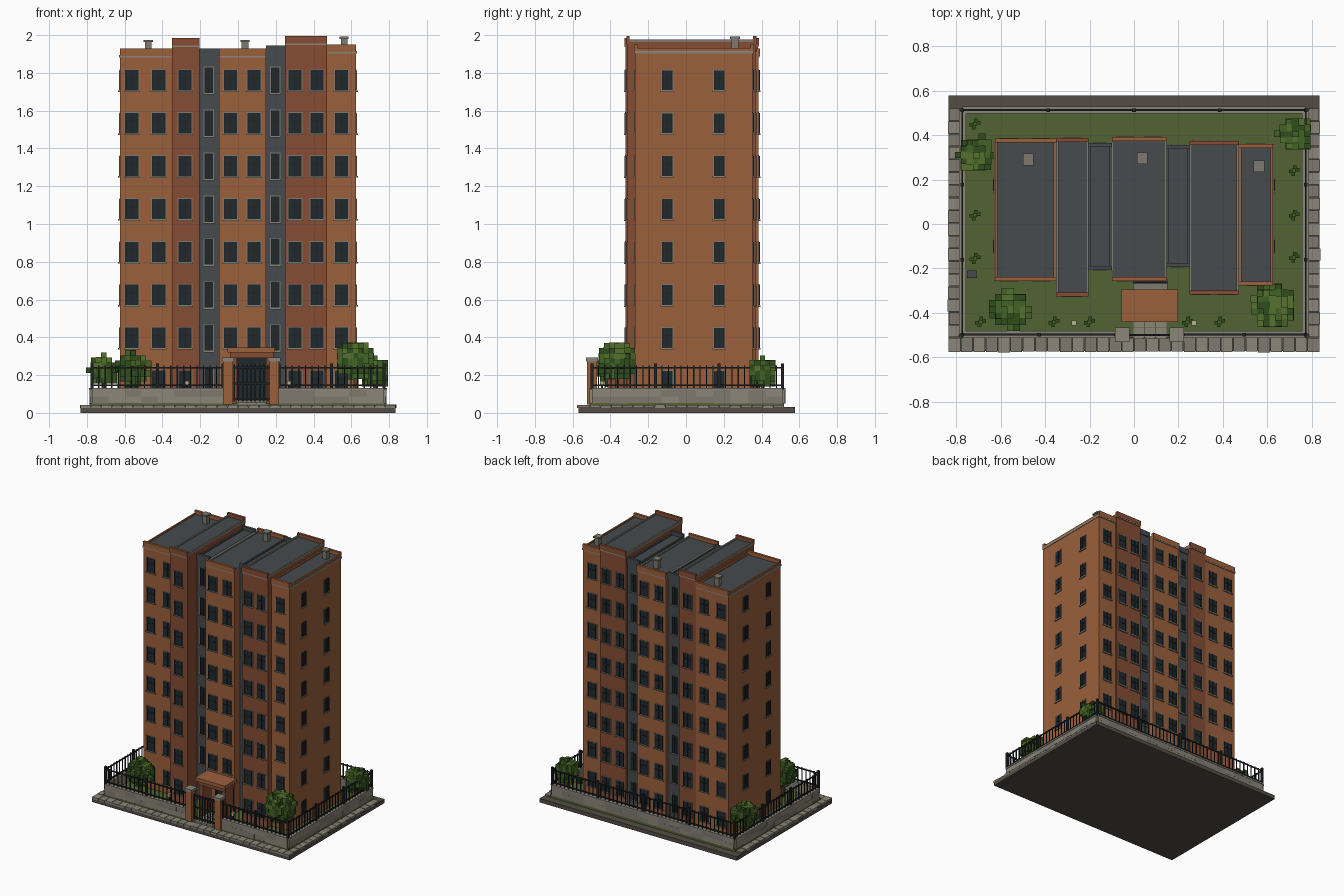
import bpy, bmesh, random
from mathutils import Matrix, Vector

if "Cube" in bpy.data.objects:
    bpy.data.objects.remove(bpy.data.objects["Cube"])

random.seed(4)
COL = {
    "brick": (.33, .115, .045), "dark_brick": (.24, .075, .033), "slate": (.062, .07, .076),
    "stone": (.26, .24, .19), "stone_b": (.21, .195, .16), "base": (.085, .075, .06),
    "grass": (.085, .125, .035), "glass": (.015, .023, .028), "iron": (.014, .016, .018),
    "leaf_a": (.03, .075, .012), "leaf_b": (.055, .125, .018), "leaf_c": (.09, .17, .025),
    "bark": (.08, .045, .02), "lamp": (.5, .42, .28),
}
mats = {}
for k, c in COL.items():
    mats[k] = bpy.data.materials.new(k)
    mats[k].diffuse_color = (*c, 1)
parts = {}


def box(name, mat, x0, x1, y0, y1, z0, z1):
    """Add a box to the named part."""
    bm = parts.setdefault(name, (bmesh.new(), mat))[0]
    m = Matrix.Translation(((x0 + x1) / 2, (y0 + y1) / 2, (z0 + z1) / 2))
    m = m @ Matrix.Diagonal((abs(x1 - x0), abs(y1 - y0), abs(z1 - z0), 1))
    bmesh.ops.create_cube(bm, size=1, matrix=m)


def cbox(name, mat, x, y, w, d, z0, z1):
    box(name, mat, x - w / 2, x + w / 2, y - d / 2, y + d / 2, z0, z1)


def wall_box(name, mat, side, face, u, w, z0, z1, out):
    """Thin box standing proud of a wall; u runs along the wall."""
    s = -1 if side in ("front", "left") else 1
    a, b = sorted((face - s * .004, face + s * out))
    if side in ("front", "back"):
        box(name, mat, u - w / 2, u + w / 2, a, b, z0, z1)
    else:
        box(name, mat, a, b, u - w / 2, u + w / 2, z0, z1)


def window(side, face, u, z, w, h):
    a = (side, face)
    wall_box("window_surrounds", "stone_b", *a, u, w + .01, z - h / 2 - .004, z + h / 2 + .004, .002)
    wall_box("window_glass", "glass", *a, u, w, z - h / 2, z + h / 2, .003)
    for e in (-1, 1):
        wall_box("window_frames", "iron", *a, u + e * (w / 2 - .003), .006, z - h / 2, z + h / 2, .006)
    wall_box("window_frames", "iron", *a, u, .006, z - h / 2, z + h / 2, .006)
    wall_box("window_frames", "iron", *a, u, w, z + .008, z + .014, .006)
    wall_box("window_sills", "stone", *a, u, w + .014, z - h / 2 - .009, z - h / 2 - .001, .009)


# ground slab, lawn and paving
box("base_slab", "base", -.835, .835, -.57, .578, 0, .03)
box("lawn", "grass", -.785, .785, -.51, .52, .03, .052)


def pavers(n, a, b, place):
    p = (b - a) / n
    for i in range(n):
        place(a + i * p + .0015, a + (i + 1) * p - .0015, random.uniform(-.004, .003), i)


pavers(30, -.835, .835, lambda a, b, j, i: box("pavers_" + "ab"[i % 2], ("stone", "stone_b")[i % 2],
       a, b, -.575 + j * .5, -.512, .026, .042 + j * .4))
for s in (-1, 1):
    pavers(18, -.51, .52, lambda a, b, j, i: box("pavers_" + "ab"[i % 2], ("stone", "stone_b")[i % 2],
           s * .787, s * (.835 + j), a, b, .026, .042 + j * .4))
for i in range(3):
    for k in range(5):
        cbox("entrance_path", "stone", .022 + i * .05, -.285 - k * .052, .047, .049, .045, .058)
box("door_step", "stone_b", -.005, .15, -.3, -.25, .05, .068)

# tower blocks: x0, x1, y front, y back, top, wall material, coping material, window xs
BLOCKS = [
    ("left_wing", -.625, -.35, -.25, .378, 1.93, "brick", "brick", (-.562, -.42)),
    ("left_bay", -.35, -.205, -.32, .38, 1.985, "dark_brick", "stone_b", (-.28,)),
    ("left_recess", -.205, -.10, -.2, .358, 1.93, "slate", "slate", (-.155,)),
    ("centre_block", -.10, .147, -.25, .385, 1.93, "brick", "stone_b", (-.04, .085)),
    ("right_recess", .147, .25, -.187, .35, 1.945, "slate", "slate", (.197,)),
    ("right_bay", .25, .472, -.31, .368, 1.995, "dark_brick", "stone_b", (.302, .418)),
    ("right_wing", .472, .625, -.27, .353, 1.95, "brick", "brick", (.548,)),
]
ROWS = [.17 + .2273 * i for i in range(8)]
for name, x0, x1, y0, y1, top, mat, cop, xs in BLOCKS:
    roof = top - .028
    box(name, mat, x0, x1, y0, y1, .04, roof - .004)
    box("flat_roofs", "slate", x0 + .008, x1 - .008, y0 + .01, y1 - .01, roof - .02, roof)
    # parapets front and back, lower copings at the sides
    pm = "slate" if mat == "slate" else mat
    for y, s in ((y0, -1), (y1, 1)):
        a, b = sorted((y + s * .006, y - s * .012))
        box(name + "_parapet", pm, x0, x1, a, b, roof - .012, top)
    for a, b in ((x0, x0 + .011), (x1 - .011, x1)):
        box(name + "_coping", cop, a, b, y0 + .01, y1 - .01, roof - .01, roof + .01)
    if mat != "slate":
        e0 = .004 if x0 < -.6 else -.001
        e1 = .004 if x1 > .6 else -.001
        box("stone_bands", "stone", x0 - e0, x1 + e1, y0 - .005, y1 + .005, roof - .02, roof - .006)
    for x in xs:
        w, h = (.046, .135) if mat == "slate" else (.07, .108)
        for i, z in enumerate(ROWS):
            if not (name == "centre_block" and i == 0):
                window("front", y0, x, z, w, h)
            window("back", y1, x, z, w, h)
for z in ROWS:
    for y in (-.10, .175):
        window("right", .625, y, z, .055, .105)
        window("left", -.625, y, z, .055, .105)

# roof vents
for x, y, z in ((-.475, .29, 1.975), (.037, .295, 1.975), (.562, .26, 1.992)):
    cbox("roof_vents", "stone_b", x, y, .036, .036, z - .08, z - .01)
    cbox("roof_vent_caps", "stone_b", x, y, .048, .052, z - .012, z)

# front door and brick porch
box("front_door", "glass", 0, .145, -.262, -.245, .06, .29)
for x in (0, .0725, .145):
    cbox("door_frame", "iron", x, -.262, .01, .012, .06, .29)
box("door_frame", "iron", 0, .145, -.268, -.256, .23, .24)
for x in (-.022, .167):
    cbox("porch_piers", "dark_brick", x, -.365, .035, .1, .05, .312)
box("porch_beam", "dark_brick", -.042, .187, -.425, -.305, .29, .322)
box("porch_canopy", "brick", -.056, .197, -.44, -.295, .32, .347)

# gate
for x in (-.053, .192):
    cbox("gate_posts", "brick", x, -.498, .052, .052, .045, .275)
    cbox("gate_post_caps", "stone", x, -.498, .064, .064, .272, .292)
for z in (.07, .15, .235):
    box("gate", "iron", -.028, .167, -.503, -.495, z, z + .01)
for i in range(9):
    cbox("gate", "iron", -.02 + i * .0224, -.499, .007, .007, .06, .255)


# stone boundary wall with iron railings
def boundary(ax, fixed, a, b, nposts, skip=()):
    def put(name, mat, u0, u1, half, z0, z1):
        if ax == "x":
            box(name, mat, u0, u1, fixed - half, fixed + half, z0, z1)
        else:
            box(name, mat, fixed - half, fixed + half, u0, u1, z0, z1)
    for row in range(2):
        n = round((b - a) / .09)
        p = (b - a) / n
        for i in range(n):
            k = (i + row + random.randint(0, 1)) % 2
            put("wall_stones_" + "ab"[k], ("stone", "stone_b")[k], a + i * p, a + (i + 1) * p,
                .012 + random.uniform(0, .002), .05 + row * .036, .086 + row * .036)
    put("wall_cap", "stone", a, b, .016, .12, .132)
    for z in (.142, .236):
        put("railings", "iron", a, b, .004, z, z + .008)
    n = round((b - a) / .034)
    for i in range(n + 1):
        u = a + (b - a) * i / n
        put("railings", "iron", u - .003, u + .003, .003, .13, .25)
    for i in range(nposts):
        u = a + (b - a) * i / (nposts - 1)
        put("railing_posts", "iron", u - .008, u + .008, .008, .125, .262)


boundary("x", .512, -.772, .772, 5)
boundary("x", -.497, -.772, -.079, 3)
boundary("x", -.497, .218, .772, 3)
boundary("y", -.772, -.497, .512, 4)
boundary("y", .772, -.497, .512, 4)


# blocky shrubs: a shell of small cubes in mixed greens
def shrub(cx, cy, cz, r, rz):
    s = .027
    n = int(r / s) + 2
    for i in range(-n, n + 1):
        for j in range(-n, n + 1):
            for k in range(-n, n + 1):
                q = Vector((i * s / r, j * s / r, k * s / rz)).length + random.uniform(-.1, .1)
                if .5 < q < .95:
                    c = random.choice("abc" if k > 0 else "aab")
                    h = s * random.uniform(.5, .6)
                    x, y, z = cx + i * s, cy + j * s, cz + k * s
                    box("shrub_leaves_" + c, "leaf_" + c, x - h, x + h, y - h, y + h, z - h, z + h)
    cbox("shrub_trunks", "bark", cx, cy, .022, .022, .045, cz)


shrub(-.71, .31, .225, .083, .083)
shrub(.725, .405, .21, .08, .083)
shrub(-.555, -.385, .235, .088, .09)
shrub(.622, -.365, .275, .102, .105)

# small plants, garden lamps and a utility box
for x, y in [(-.715, .45), (-.715, .04), (-.715, -.155), (-.69, -.44), (-.36, -.44), (-.2, -.44),
             (.24, -.44), (.385, -.44), (.72, .24), (.72, .04), (.72, -.15)]:
    cbox("small_plants", "leaf_b", x, y, .018, .018, .05, .085)
    for dx, dy in ((1, .3), (-1, -.2), (.2, 1), (-.3, -1)):
        cbox("small_plants_outer", "leaf_a", x + dx * .016, y + dy * .016, .016, .016, .052, .074)
for x in (-.27, .27):
    cbox("lamp_posts", "iron", x, -.445, .01, .01, .05, .15)
    cbox("garden_lamps", "lamp", x, -.445, .021, .021, .145, .17)
cbox("utility_box", "slate", -.728, -.226, .045, .034, .05, .12)

# turn collected parts into objects
for name, (bm, mat) in parts.items():
    me = bpy.data.meshes.new(name)
    bm.to_mesh(me)
    bm.free()
    me.materials.append(mats[mat])
    bpy.context.collection.objects.link(bpy.data.objects.new(name, me))

for m in bpy.data.materials:
    if m.users and not m.is_grease_pencil:
        m.use_nodes = True
        m.node_tree.nodes["Principled BSDF"].inputs["Base Color"].default_value = m.diffuse_color
